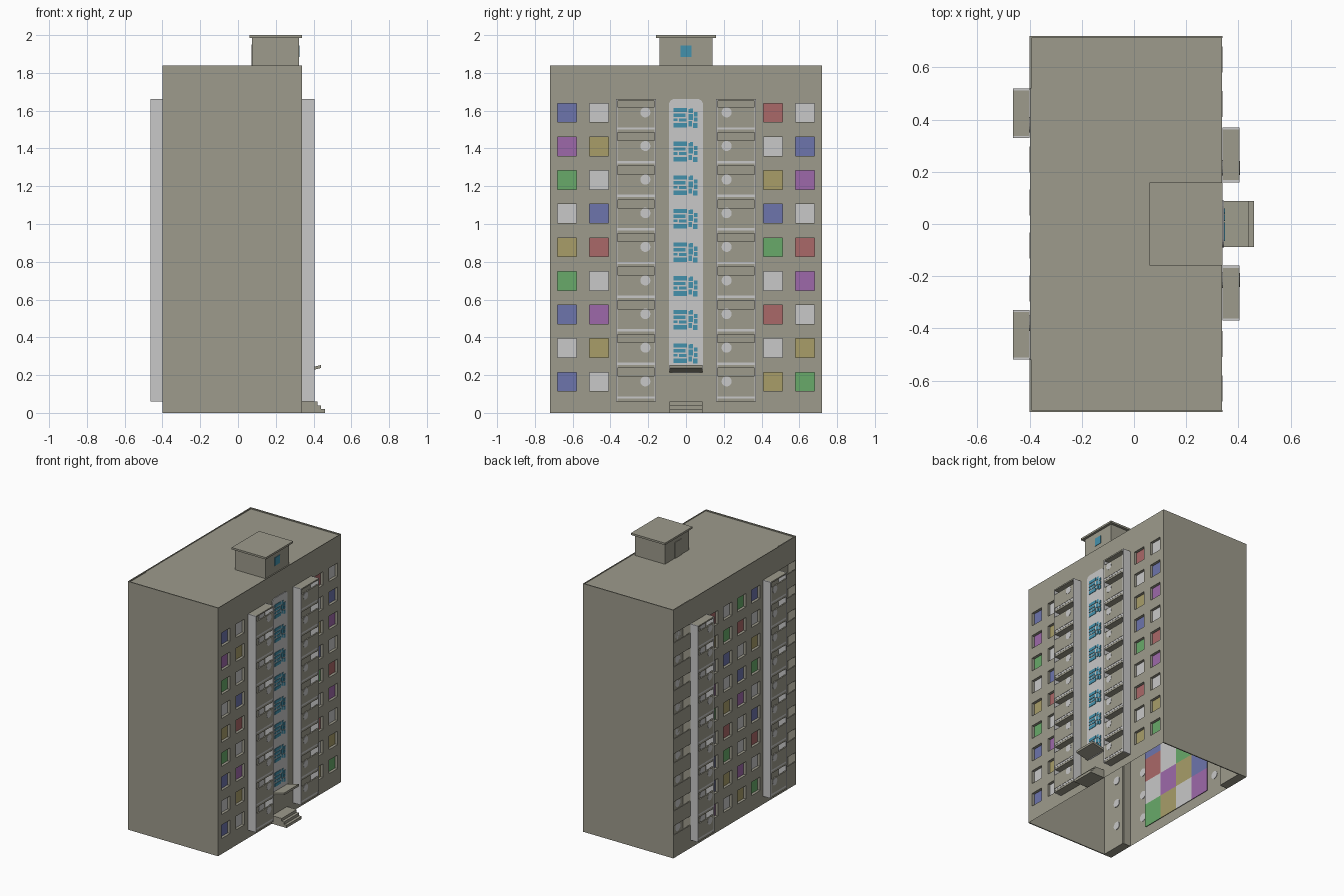
import bpy, bmesh, math

if "Cube" in bpy.data.objects:
    bpy.data.objects.remove(bpy.data.objects["Cube"])

def material(name, rgb):
    m = bpy.data.materials.new(name)
    lin = [((v / 255 + 0.055) / 1.055) ** 2.4 for v in rgb]
    m.diffuse_color = (*lin, 1)
    m.use_nodes = True
    m.node_tree.nodes["Principled BSDF"].inputs["Base Color"].default_value = m.diffuse_color
    return m

COLOURS = {"wall": ("concrete", (157, 155, 140)), "W": ("white", (200, 200, 200)),
           "B": ("blue", (109, 117, 172)), "R": ("red", (170, 104, 104)),
           "G": ("green", (104, 170, 106)), "Y": ("gold", (168, 157, 105)),
           "P": ("purple", (158, 105, 170)), "C": ("cyan", (68, 145, 172))}
KEYS = list(COLOURS)
MATS = [material(*COLOURS[k]) for k in KEYS]

def finish(name, bm, recalc=True):
    if recalc:
        bmesh.ops.recalc_face_normals(bm, faces=bm.faces)
    me = bpy.data.meshes.new(name)
    bm.to_mesh(me)
    bm.free()
    # keep only the colours this part uses
    used = sorted({p.material_index for p in me.polygons})
    for i in used:
        me.materials.append(MATS[i])
    for p in me.polygons:
        p.material_index = used.index(p.material_index)
    ob = bpy.data.objects.new(name, me)
    bpy.context.collection.objects.link(ob)
    return ob

def prism(bm, outline, axis, a, b, key):
    """Extrude a 2D outline along axis 0 (outline is y,z) or axis 1 (outline is x,z)."""
    def pt(p, t):
        return (t, p[0], p[1]) if axis == 0 else (p[0], t, p[1])
    lo = [bm.verts.new(pt(p, a)) for p in outline]
    hi = [bm.verts.new(pt(p, b)) for p in outline]
    n = len(outline)
    faces = [bm.faces.new(lo), bm.faces.new(hi[::-1])]
    faces += [bm.faces.new((lo[i], hi[i], hi[(i + 1) % n], lo[(i + 1) % n])) for i in range(n)]
    for f in faces:
        f.material_index = KEYS.index(key)

def box(bm, x, y, z, key="wall"):
    prism(bm, [(y[0], z[0]), (y[1], z[0]), (y[1], z[1]), (y[0], z[1])], 0, min(x), max(x), key)

def disc(bm, x, y, z, r):
    pts = [(y + r * math.cos(t * math.tau / 14), z + r * math.sin(t * math.tau / 14)) for t in range(14)]
    prism(bm, pts, 0, x - 0.003, x + 0.003, "W")

XB, XF, YW, TOP = -0.40, 0.34, 0.72, 1.84
BASE, PITCH, FLOORS = 0.06, 0.178, 9
LAST = BASE + PITCH * FLOORS
floors = [BASE + PITCH * k for k in range(FLOORS)]

# Facades: flat wall grid with deep window openings
def facade(name, x, out, half, cols, r=0.05):
    bm = bmesh.new()
    ys = sorted([-half, half] + [c + d for c in cols for d in (-r, r)])
    zs = sorted([0, TOP] + [f + 0.105 + d for f in floors for d in (-r, r)])
    def quad(*p):
        f = bm.faces.new([bm.verts.new(v) for v in p])
        if f.normal.dot(f.normal) == 0:
            f.normal_update()
    for i in range(len(ys) - 1):
        for j in range(len(zs) - 1):
            c = [(ys[i], zs[j]), (ys[i + 1], zs[j]), (ys[i + 1], zs[j + 1]), (ys[i], zs[j + 1])]
            if out < 0:
                c = c[::-1]
            if i % 2 and j % 2:
                for k in range(4):
                    p, q = c[k], c[(k + 1) % 4]
                    xi = x - out * 0.02
                    quad((x, *p), (x, *q), (xi, *q), (xi, *p))
            else:
                quad(*[(x, *p) for p in c])
    bmesh.ops.remove_doubles(bm, verts=bm.verts, dist=1e-5)
    finish(name, bm, recalc=False)

# Coloured panes stand behind the openings and meet edge to edge
def panes(name, x, out, cols, width, rows):
    bm = bmesh.new()
    for row, f in zip(rows, reversed(floors)):
        for key, c in zip(row, cols):
            box(bm, (x - out * 0.02, x - out * 0.024), (c - width / 2, c + width / 2), (f, f + PITCH), key)
    finish(name, bm)

front_cols = (-0.63, -0.46, 0.46, 0.63)
back_cols = (-0.2475, -0.0825, 0.0825, 0.2475)
facade("front_wall", XF, 1, YW, front_cols)
facade("back_wall", XB, -1, 0.52, back_cols)
panes("front_windows", XF, 1, front_cols, 0.17,
      ["BWRW", "PYWB", "GWYP", "WBBW", "YRGR", "GWWP", "BPRW", "WYWY", "BWYG"])
panes("back_windows", XB, -1, back_cols, 0.165,
      ["BGWR", "WRGY", "YWBW", "GBWP", "WPYG", "BWRW", "RWGB", "WPYB", "GYWP"])

# Side walls and the sunken roof
bm = bmesh.new()
for s in (-1, 1):
    box(bm, (XB, XF), sorted((s * YW, s * (YW - 0.008))), (0, TOP))
finish("side_walls", bm)
bm = bmesh.new()
box(bm, (XB + 0.002, XF - 0.002), (-YW + 0.004, YW - 0.004), (TOP - 0.018, TOP - 0.008))
finish("roof", bm)

# Recessed corner balconies on the back
for s, side in ((-1, "right"), (1, "left")):
    bm = bmesh.new()
    y = sorted((s * 0.52, s * (YW - 0.008)))
    box(bm, (XB + 0.06, XB + 0.066), y, (0, TOP - 0.018))
    box(bm, (XB, XB + 0.06), sorted((s * 0.52, s * 0.514)), (0, TOP - 0.018))
    box(bm, (XB, XB + 0.06), y, (0, BASE))
    box(bm, (XB, XB + 0.008), y, (LAST, TOP))
    for f in floors:
        box(bm, (XB, XB + 0.06), y, (f, f + 0.02))
        box(bm, (XB, XB + 0.008), y, (f + 0.02, f + 0.11))
        disc(bm, XB + 0.063, s * 0.58, f + 0.105, 0.03)
        disc(bm, XB + 0.067, s * 0.58, f + 0.105, 0.03)
    box(bm, (XB, XB + 0.06), y, (LAST, LAST + 0.01))
    finish("corner_balconies_" + side, bm)

# Projecting balcony stacks: white fins, slabs and parapets
def balcony_stack(name, x, out, y0, y1, depth, spot):
    bm = bmesh.new()
    xo = x + out * depth
    for a, b in ((y0, y0 + 0.008), (y1 - 0.008, y1)):
        box(bm, (x, xo), (a, b), (BASE, LAST), "W")
    inner = (y0 + 0.008, y1 - 0.008)
    for f in floors:
        box(bm, (x, xo - out * 0.003), inner, (f, f + 0.015))
        box(bm, (xo - out * 0.004, xo - out * 0.002), inner, (f + 0.015, f + 0.028), "W")
        box(bm, (xo - out * 0.01, xo), inner, (f + 0.028, f + 0.135))
        disc(bm, xo - out * 0.002, spot, f + 0.107, 0.027)
        disc(bm, x, spot, f + 0.107, 0.03)
    box(bm, (x, xo), inner, (LAST - 0.01, LAST))
    finish(name, bm)

for s, side in ((-1, "left"), (1, "right")):
    y0, y1 = sorted((s * 0.16, s * 0.37))
    balcony_stack("front_balconies_" + side, XF, 1, y0, y1, 0.065, s * 0.215)
    y0, y1 = sorted((s * 0.33, s * 0.52))
    balcony_stack("back_balconies_" + side, XB, -1, y0, y1, 0.063, s * 0.38)

# Rounded white stairwell strip
bm = bmesh.new()
outline = []
for cy, cz, a0 in ((0.06, LAST - 0.03, 0), (-0.06, LAST - 0.03, 90), (-0.06, 0.24, 180), (0.06, 0.24, 270)):
    for t in range(0, 91, 18):
        a = math.radians(a0 + t)
        outline.append((cy + 0.03 * math.cos(a), cz + 0.03 * math.sin(a)))
prism(bm, outline, 0, XF, XF + 0.005, "W")
finish("stairwell_strip", bm)

# Stairwell glazing: the same group of small panes on every upper floor
bm = bmesh.new()
GROUP = [(-0.065, 0.005, 0.03, 0.052), (-0.065, -0.002, 0.004, 0.022),
         (-0.065, -0.045, -0.018, -0.004), (-0.038, 0.002, -0.02, -0.004),
         (-0.065, 0.006, -0.052, -0.028), (0.012, 0.036, -0.012, 0.02),
         (0.014, 0.036, 0.026, 0.046), (0.042, 0.06, 0.008, 0.03), (0.02, 0.036, 0.03, 0.05),
         (0.042, 0.06, -0.02, 0.002), (0.014, 0.032, -0.045, -0.018), (0.038, 0.06, -0.055, -0.028)]
for f in floors[1:]:
    for a, b, c, d in GROUP:
        zc = f + 0.078
        box(bm, (XF + 0.004, XF + 0.008), (a, b), (zc + c, zc + d), "C")
finish("stairwell_glazing", bm)

# Entrance canopy, tilted up, and steps
bm = bmesh.new()
prism(bm, [(XF, 0.213), (0.44, 0.238), (0.44, 0.254), (XF, 0.229)], 1, -0.088, 0.088, "wall")
finish("entrance_canopy", bm)
bm = bmesh.new()
prism(bm, [(XF, 0), (0.46, 0), (0.46, 0.02), (0.44, 0.02), (0.44, 0.04), (0.42, 0.04),
           (0.42, 0.06), (XF, 0.06)], 1, -0.088, 0.088, "wall")
finish("entrance_steps", bm)

# Roof hut with overhanging cap and a small window
bm = bmesh.new()
box(bm, (0.075, 0.322), (-0.14, 0.14), (TOP - 0.01, 1.988))
finish("roof_hut", bm)
bm = bmesh.new()
box(bm, (0.06, 0.34), (-0.16, 0.16), (1.986, 2.0))
finish("roof_hut_cap", bm)
bm = bmesh.new()
box(bm, (0.320, 0.325), (-0.03, 0.03), (1.885, 1.945), "C")
finish("roof_hut_window", bm)
bm = bmesh.new()
box(bm, (0.071, 0.076), (-0.05, 0.03), (TOP - 0.008, 1.95))
finish("roof_hut_door", bm)
